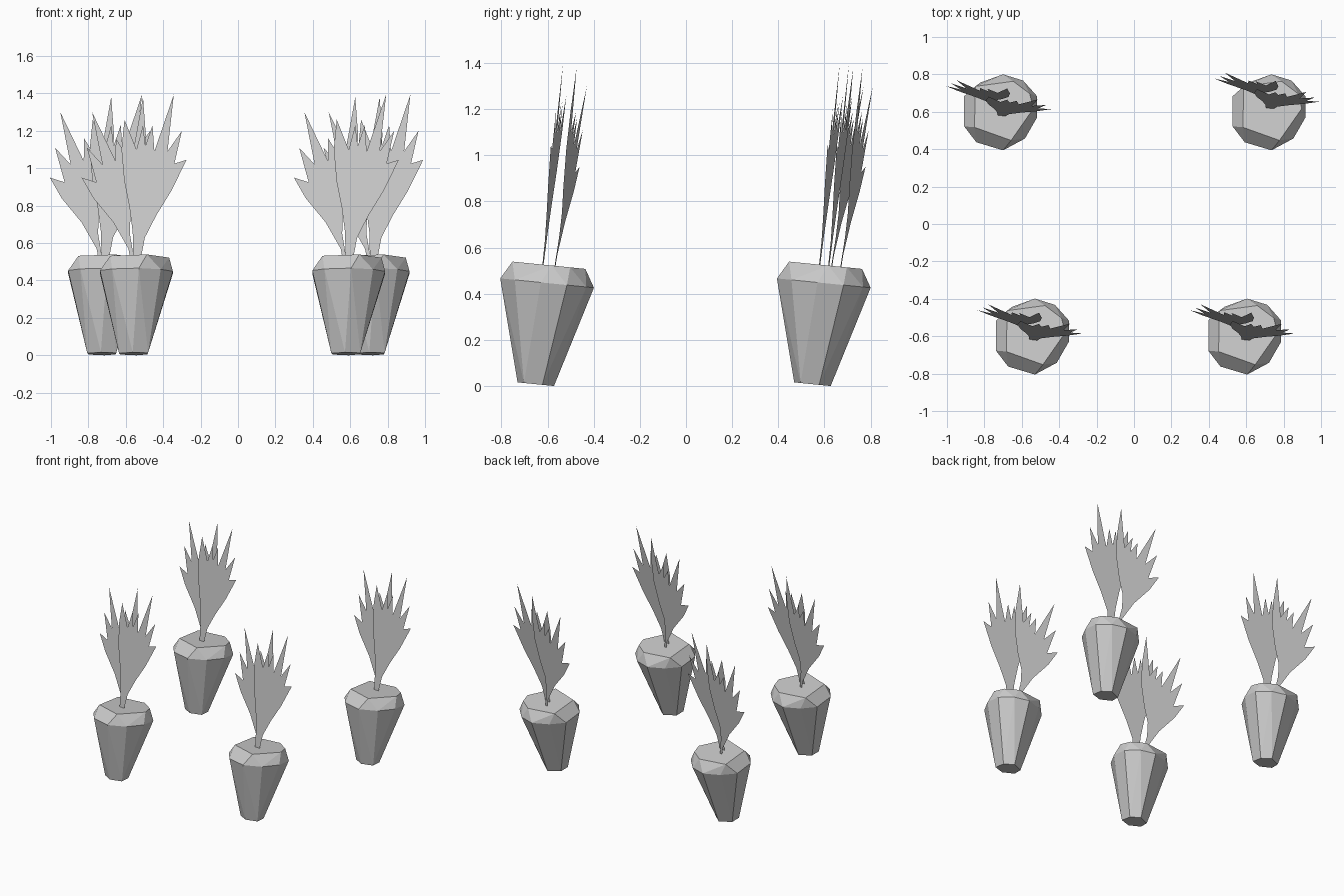
import bpy, bmesh

if "Cube" in bpy.data.objects:
    bpy.data.objects.remove(bpy.data.objects["Cube"])

# Plan outlines of the root, relative to the plant centre
WIDE = [(.013, .203), (.12, .17), (.195, .086), (.195, -.027), (.13, -.14),
        (.013, -.203), (-.13, -.16), (-.195, -.075), (-.195, .086), (-.107, .16)]
TOP = [(-.135, .139), (.067, .166), (.155, .1), (.175, .02), (.056, -.15), (-.14, -.08)]
TIP = [(-.093, -.08), (-.02, -.128), (.062, -.10), (.058, -.02), (0, .03), (-.085, -.01)]

# Jagged leaf outlines (x, z)
LEFT = [(-.03, .50), (-.043, .57), (-.123, .71), (-.23, .84), (-.293, .95),
        (-.214, .925), (-.265, 1.11), (-.182, 1.02), (-.237, 1.30), (-.112, 1.04),
        (-.11, 1.16), (-.064, 1.085), (-.07, 1.19), (-.016, 1.10), (.035, 1.38),
        (.05, 1.18), (.042, 1.02), (.005, .86), (-.032, .75), (-.035, .65), (-.01, .50)]
RIGHT = [(-.016, .50), (.02, .50), (.045, .63), (.107, .75), (.187, .88), (.268, 1.045),
         (.203, 1.025), (.243, 1.20), (.166, 1.09), (.2, 1.395), (.096, 1.09),
         (.086, 1.23), (.048, 1.12), (.035, 1.23), (0, 1.10), (-.064, 1.26),
         (-.08, 1.10), (-.065, .93), (-.037, .79), (-.02, .66)]


def root_mesh():
    # Tilted faceted root: hull of three rings
    bm = bmesh.new()
    for ring, height in ((TIP, .003), (WIDE, .446), (TOP, .524)):
        for x, y in ring:
            bm.verts.new((x, y, height - .1 * y))
    bmesh.ops.convex_hull(bm, input=bm.verts[:])
    bmesh.ops.dissolve_limit(bm, angle_limit=.1, verts=bm.verts[:], edges=bm.edges[:])
    bmesh.ops.recalc_face_normals(bm, faces=bm.faces[:])
    mesh = bpy.data.meshes.new("root")
    bm.to_mesh(mesh)
    bm.free()
    return mesh


def leaf_mesh(name, outline, y0, turn, lean):
    # Flat leaf on a leaning plane
    pts = [(x, y0 + turn * x + lean * (z - .52), z) for x, z in outline]
    mesh = bpy.data.meshes.new(name)
    mesh.from_pydata(pts, [], [list(range(len(pts)))])
    return mesh


parts = {"root": root_mesh(),
         "left_leaf": leaf_mesh("left_leaf", LEFT, .03, -.2, .122),
         "right_leaf": leaf_mesh("right_leaf", RIGHT, -.018, -.12, .127)}

# Four plants; the back right one has its leaves set further back
places = {"back_left": (-.713, .597, 0), "back_right": (.722, .597, .04),
          "front_left": (-.543, -.602, 0), "front_right": (.592, -.602, 0)}
for place, (x, y, leaf_shift) in places.items():
    for part, mesh in parts.items():
        ob = bpy.data.objects.new(f"{place}_{part}", mesh)
        ob.location = (x, y + (leaf_shift if "leaf" in part else 0), 0)
        bpy.context.collection.objects.link(ob)
